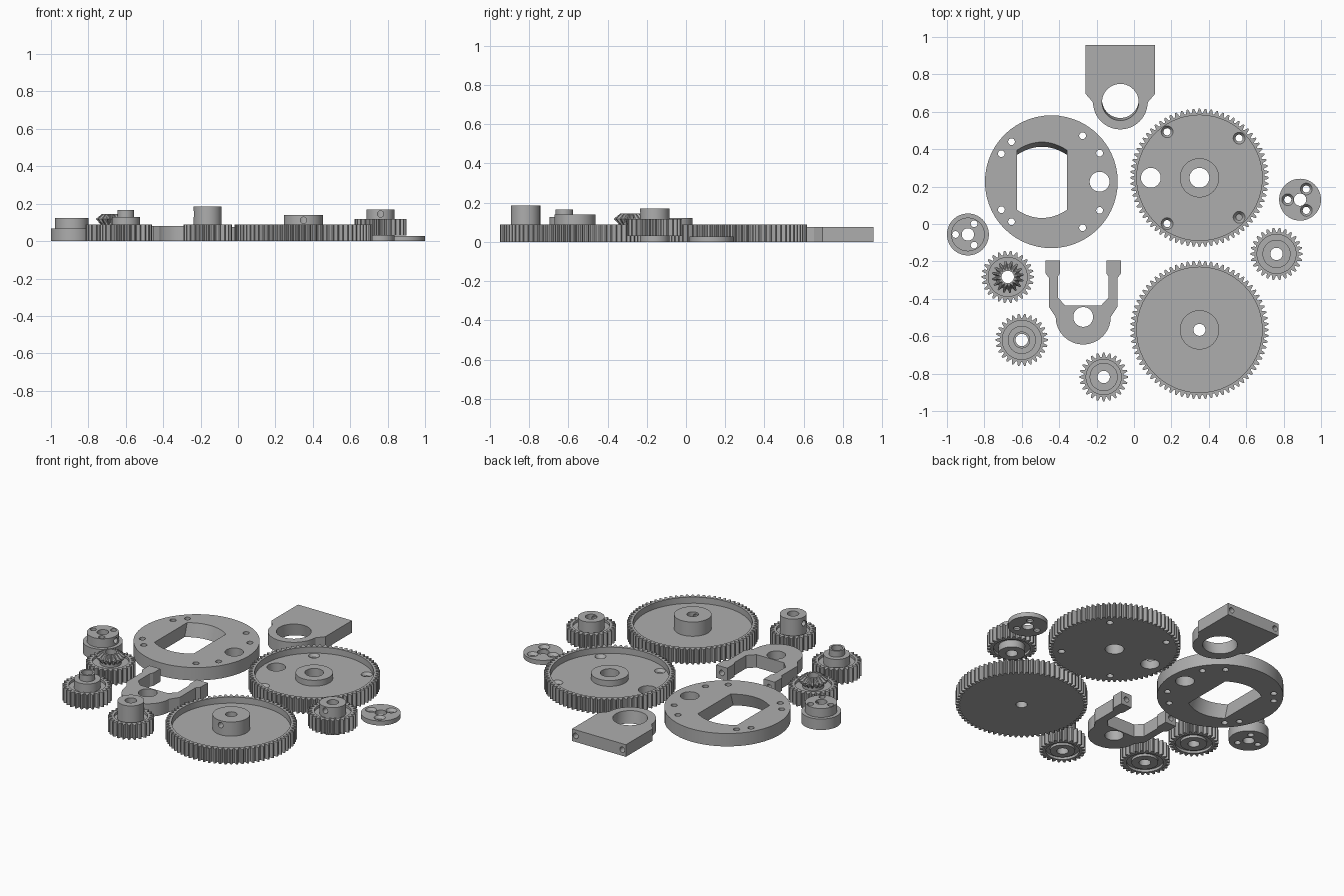
import bpy, bmesh, math
from math import pi, cos, sin

if "Cube" in bpy.data.objects:
    bpy.data.objects.remove(bpy.data.objects["Cube"])

grey = bpy.data.materials.new("plain grey")
grey.diffuse_color = (0.42, 0.42, 0.42, 1)
grey.use_nodes = True
grey.node_tree.nodes["Principled BSDF"].inputs["Base Color"].default_value = grey.diffuse_color


def loft(name, rings):
    """Closed solid through rings of 3D points with equal counts."""
    bm = bmesh.new()
    vs = [[bm.verts.new(p) for p in r] for r in rings]
    n = len(vs[0])
    for a, b in zip(vs, vs[1:]):
        for i in range(n):
            j = (i + 1) % n
            bm.faces.new((a[i], a[j], b[j], b[i]))
    bm.faces.new(vs[0][::-1])
    bm.faces.new(vs[-1])
    bmesh.ops.recalc_face_normals(bm, faces=bm.faces)
    me = bpy.data.meshes.new(name)
    bm.to_mesh(me)
    bm.free()
    me.materials.append(grey)
    ob = bpy.data.objects.new(name, me)
    bpy.context.collection.objects.link(ob)
    return ob


def prism(name, pts, z0, z1):
    return loft(name, [[(x, y, z) for x, y in pts] for z in (z0, z1)])


def circle(x, y, r, n=56, a0=0.0, a1=2 * pi):
    return [(x + r * cos(a0 + (a1 - a0) * i / n), y + r * sin(a0 + (a1 - a0) * i / n)) for i in range(n)]


def cyl(x, y, r, z0, z1, r1=None, name="round"):
    r1 = r if r1 is None else r1
    return loft(name, [[(*p, z0) for p in circle(x, y, r)], [(*p, z1) for p in circle(x, y, r1)]])


def drill(x, y, z, dx, dy, length, r=0.017):
    """Horizontal round cutter from (x, y, z) along (dx, dy)."""
    ring = circle(0, 0, r, 24)
    return loft("drill", [[(x + dx * t - dy * u, y + dy * t + dx * u, z + v) for u, v in ring]
                          for t in (0, length)])


def combine(ob, others, op='DIFFERENCE'):
    bpy.context.view_layer.objects.active = ob
    for o in others:
        m = ob.modifiers.new("bool", 'BOOLEAN')
        m.operation, m.object, m.solver = op, o, 'EXACT'
        bpy.ops.object.modifier_apply(modifier=m.name)
        bpy.data.objects.remove(o)
    return ob


def add(ob, *others):
    return combine(ob, others, 'UNION')


def cut(ob, *others):
    return combine(ob, others)


def gear(name, x, y, teeth, z0, z1):
    m, pts = 0.01, []
    rp = m * teeth / 2
    for i in range(teeth):
        for f, r in ((-.37, rp - .0125), (-.25, rp), (-.11, rp + m), (.11, rp + m), (.25, rp), (.37, rp - .0125)):
            a = 2 * pi * (i + f) / teeth
            pts.append((x + r * cos(a), y + r * sin(a)))
    return prism(name, pts, z0, z1)


def screw_hole(x, y, top, r=0.019, head=0.033):
    """Through hole with a conical seat for the screw head."""
    return [cyl(x, y, r, -.1, .3), cyl(x, y, r * .9, top - .02, top + .002, head)]


# Large gear with countersunk screw holes
gx, gy = 0.35, 0.247
g = gear("screw_mount_gear", gx, gy, 72, 0, .09)
cut(g, cyl(gx, gy, .335, .052, .2))
add(g, cyl(gx, gy, .105, .02, .088))
cut(g, cyl(gx, gy, .053, -.1, .3), cyl(.09, gy, .053, -.1, .3))
for hx, hy in ((.177, .493), (.562, .459), (.177, .002), (.562, .036)):
    cut(g, *screw_hole(hx, hy, .052))

# Large gear with raised hub and grub screw hole
hx, hy = 0.35, -0.566
g = gear("hub_gear", hx, hy, 72, 0, .09)
cut(g, cyl(hx, hy, .335, .052, .2))
add(g, cyl(hx, hy, .105, .02, .14))
cut(g, cyl(hx, hy, .032, -.1, .3), drill(hx, hy, .112, 0, -1, .2))

# Round plate with flat-sided slot and bolt holes
p = cyl(-.442, .226, .355, 0, .08, name="round_plate")
slot = []
for z in (-.05, .13):
    s = .025 * (z - .08) / .08
    ring = [(-.492 + .133 * t / 8, .195 + .043 * (1 - (t / 8) ** 2) - .035) for t in range(8, -9, -1)]
    up = [(x, .235 + y + s) for x, y in ring]
    low = [(x, .235 - y + s) for x, y in ring[::-1]]
    slot.append([(x, y, z) for x, y in up + low])
cut(p, loft("slot", slot), cyl(-.184, .226, .053, -.1, .3))
for x, y in ((-.709, .15), (-.655, .214), (-.275, .246), (-.184, .153)):
    for side in (1, -1):
        cut(p, cyl(x, .226 + side * y, .018, -.1, .3))

# Bearing block with tapped back face
bx, by = -.073, .652
b = prism("bearing_block",
          [(bx + .185, .957), (bx - .185, .957), (bx - .185, .695), (bx - .148, by)]
          + circle(bx, by, .146, 40, pi + .04, 2 * pi - .04) + [(bx + .148, by), (bx + .185, .695)], 0, .075)
cut(b, loft("bore", [[(x, y + s, z) for x, y in circle(bx, by, .098)] for z, s in ((-.05, .022), (.125, -.01))]))
cut(b, *[drill(bx + s * .16, 1, .0375, 0, -1, .15) for s in (1, -1)])

# Forked bracket, half outline mirrored about its centre line
fx, fy = -.2715, -.497
half = [(.147, fy), (.182, -.445), (.182, -.29), (.201, -.265), (.201, -.195), (.125, -.195), (.125, -.265),
        (.135, -.28), (.135, -.395), (.094, -.437)]
f = prism("fork_bracket",
          [(fx + x, y) for x, y in half] + [(fx - x, y) for x, y in half[::-1]]
          + circle(fx, fy, .147, 40, pi + .05, 2 * pi - .02), 0, .08)
cut(f, cyl(fx, fy, .053, -.1, .3))
cut(f, *[drill(fx + s * .163, -.1, .04, 0, -1, .16) for s in (1, -1)])


def pinion(name, x, y, teeth, z0, z1, under, hubs):
    """Small gear recessed on both faces; hubs are (radius, top)."""
    g = gear(name, x, y, teeth, z0, z1)
    rr = teeth * .005 - .026
    cut(g, cyl(x, y, rr, z1 - .015, .3), cyl(x, y, rr, -.1, z0 + .015))
    add(g, cyl(x, y, under, 0, .05))
    return add(g, *[cyl(x, y, r, .04, t) for r, t in hubs])


# Pinion with bevel gear on top
x, y = -.675, -.283
g = pinion("bevel_pinion", x, y, 26, 0, .09, .075, [(.06, .1)])
rings = []
for z, tip, root in ((.088, .058, .056), (.118, .086, .066), (.145, .052, .040)):
    rings.append([(x + (tip if k in (1, 2) else root) * cos(2 * pi * (i + k / 4) / 16),
                   y + (tip if k in (1, 2) else root) * sin(2 * pi * (i + k / 4) / 16), z)
                  for i in range(16) for k in range(4)])
add(g, loft("bevel", rings))
cut(g, cyl(x, y, .033, -.1, .3))

# Pinion with stepped hub
g = pinion("stepped_pinion", -.6, -.62, 26, 0, .09, .075, [(.075, .128), (.045, .166)])
cut(g, cyl(-.6, -.62, .033, -.1, .3))

# Pinion with tall hub
g = pinion("tall_hub_pinion", -.162, -.818, 24, 0, .09, .07, [(.075, .185)])
cut(g, cyl(-.162, -.818, .033, -.1, .3), drill(-.162, -.818, .145, -1, 0, .2))

# Pinion standing on a lower boss
g = pinion("boss_pinion", .762, -.16, 26, .03, .118, .075, [(.075, .17)])
cut(g, cyl(.762, -.16, .033, -.1, .3), drill(.762, -.16, .145, 0, -1, .2))

# Thin washer with three countersunk holes
d = cyl(.888, .13, .112, 0, .028, name="screw_washer")
cut(d, cyl(.888, .13, .033, -.1, .3))
for a in (pi / 3, pi, -pi / 3):
    cut(d, *screw_hole(.888 + .066 * cos(a), .13 + .066 * sin(a), .028))

# Stepped collar with three bolt holes and a side grub screw hole
c = cyl(-.888, -.056, .112, 0, .068, name="stepped_collar")
add(c, cyl(-.888, -.056, .09, .03, .123))
cut(c, cyl(-.888, -.056, .033, -.1, .3), drill(-.888, -.056, .095, 1, 0, .2))
for a in (pi / 3, pi, -pi / 3):
    cut(c, cyl(-.888 + .066 * cos(a), -.056 + .066 * sin(a), .018, -.1, .3))

# Smooth the round walls, keep the edges crisp
for ob in bpy.context.scene.objects:
    ob.select_set(True)
    bpy.context.view_layer.objects.active = ob
bpy.ops.object.shade_smooth_by_angle(angle=math.radians(25))
